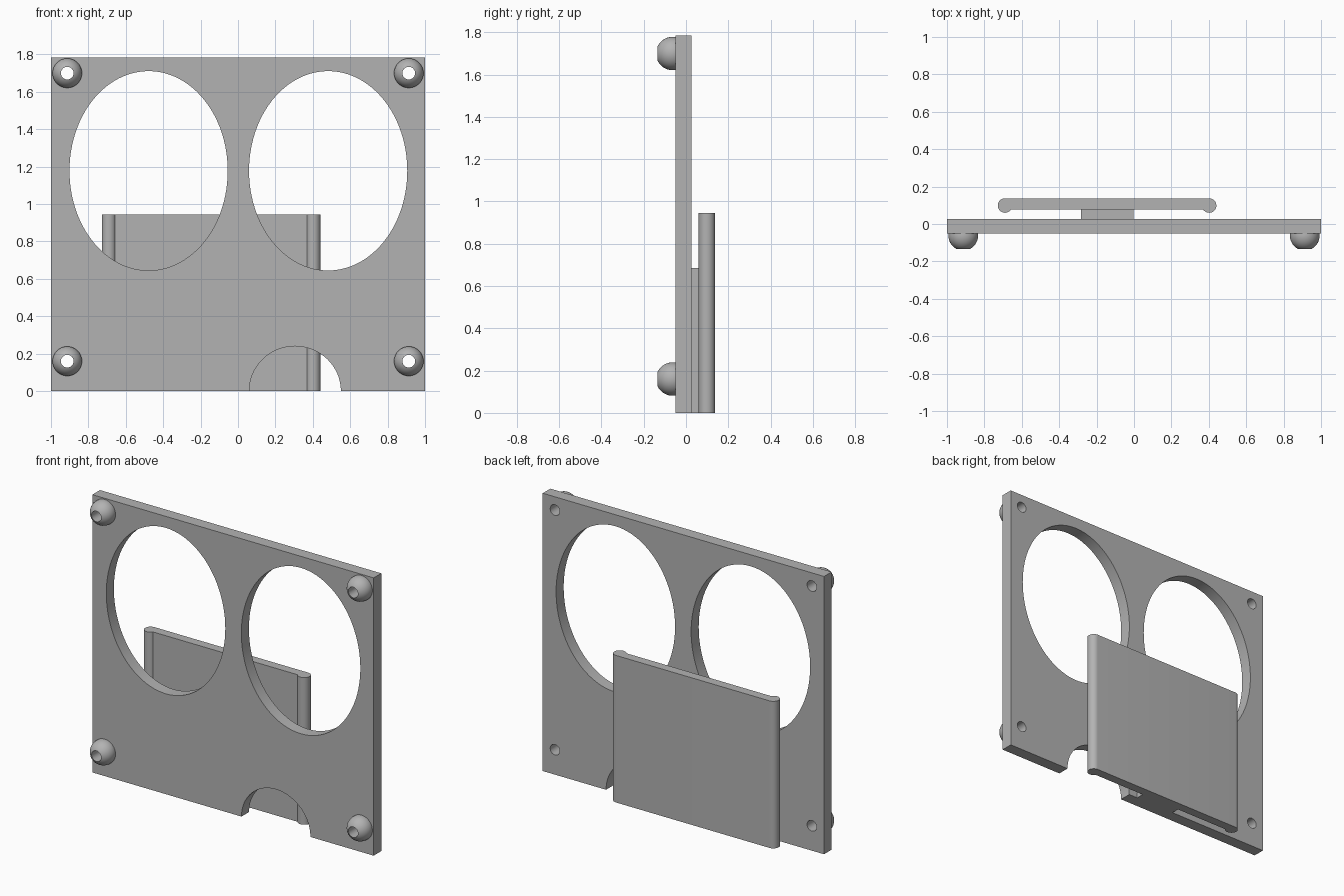
import bpy, bmesh
from math import sin, cos, radians, pi, sqrt

if "Cube" in bpy.data.objects:
    bpy.data.objects.remove(bpy.data.objects["Cube"])

grey = bpy.data.materials.new("mid grey")
grey.diffuse_color = (0.45, 0.45, 0.45, 1)
grey.use_nodes = True
grey.node_tree.nodes["Principled BSDF"].inputs["Base Color"].default_value = grey.diffuse_color


def arc(cx, cy, rx, ry, a0, a1, n):
    """Points along an elliptical arc, angles in degrees."""
    return [(cx + rx * cos(radians(a0 + (a1 - a0) * i / n)),
             cy + ry * sin(radians(a0 + (a1 - a0) * i / n))) for i in range(n + 1)]


def ring(cx, cy, rx, ry, n):
    return arc(cx, cy, rx, ry, 0, 360, n)[:-1]


def finish(ob):
    ob.data.materials.clear()
    ob.data.materials.append(grey)
    bpy.ops.object.select_all(action='DESELECT')
    ob.select_set(True)
    bpy.context.view_layer.objects.active = ob
    bpy.ops.object.shade_smooth_by_angle(angle=radians(30))


def extruded(name, outlines, depth, loc, rot_x=0):
    """Flat outline with holes, extruded evenly about its plane."""
    cu = bpy.data.curves.new(name, 'CURVE')
    cu.dimensions = '2D'
    cu.fill_mode = 'BOTH'
    cu.extrude = depth / 2
    for pts in outlines:
        s = cu.splines.new('POLY')
        s.points.add(len(pts) - 1)
        for p, (x, y) in zip(s.points, pts):
            p.co = (x, y, 0, 1)
        s.use_cyclic_u = True
    ob = bpy.data.objects.new(name, cu)
    bpy.context.collection.objects.link(ob)
    ob.location = loc
    ob.rotation_euler.x = rot_x
    bpy.ops.object.select_all(action='DESELECT')
    ob.select_set(True)
    bpy.context.view_layer.objects.active = ob
    bpy.ops.object.convert(target='MESH')
    ob = bpy.context.object
    bm = bmesh.new()
    bm.from_mesh(ob.data)
    bmesh.ops.remove_doubles(bm, verts=bm.verts, dist=1e-5)
    bmesh.ops.recalc_face_normals(bm, faces=bm.faces)
    bm.to_mesh(ob.data)
    bm.free()
    finish(ob)
    return ob


H = 1.785
HOLE = 0.034
knobs = [(x, z) for x in (-0.913, 0.913) for z in (0.16, 1.70)]

# Front plate: two oval windows, half-round notch, four screw holes
outline = [(-1, 0)] + arc(0.305, 0, 0.245, 0.24, 180, 0, 40) + [(1, 0), (1, H), (-1, H)]
windows = [ring(x, 1.178, 0.423, 0.533, 96) for x in (-0.478, 0.482)]
screws = [ring(x, z, HOLE, HOLE, 32) for x, z in knobs]
extruded("front_plate", [outline] + windows + screws, 0.077, (0, -0.012, 0), pi / 2)

# Back panel with rounded beads along both upright edges
r, cy = 0.0385, 0.0985
panel = arc(-0.69, cy, r, r, 90, 328, 28) + arc(0.402, cy, r, r, 212, 450, 28)
extruded("back_panel", [panel], 0.945, (0, 0, 0.4725))

# Spacer joining plate and panel
spacer = [(-0.283, 0.026), (-0.003, 0.026), (-0.003, 0.079), (-0.283, 0.079)]
extruded("spacer", [spacer], 0.685, (0, 0, 0.3425))

# Domed knobs with a hole running through the middle
R, base, centre = 0.079, -0.05, -0.063
for i, (kx, kz) in enumerate(knobs):
    tip = centre - sqrt(R * R - HOLE * HOLE)
    profile = [(HOLE, base)]
    for k in range(17):
        y = base + (tip - base) * sin(pi / 2 * k / 16)
        profile.append((sqrt(R * R - (y - centre) ** 2), y))
    bm = bmesh.new()
    n = 32
    rings = [[bm.verts.new((rad * cos(2 * pi * j / n), y, rad * sin(2 * pi * j / n)))
              for j in range(n)] for rad, y in profile]
    for a, b in zip(rings, rings[1:] + rings[:1]):
        for j in range(n):
            bm.faces.new((a[j], a[(j + 1) % n], b[(j + 1) % n], b[j]))
    bmesh.ops.recalc_face_normals(bm, faces=bm.faces)
    me = bpy.data.meshes.new("knob")
    bm.to_mesh(me)
    bm.free()
    ob = bpy.data.objects.new("knob_%d" % (i + 1), me)
    bpy.context.collection.objects.link(ob)
    ob.location = (kx, 0, kz)
    finish(ob)
